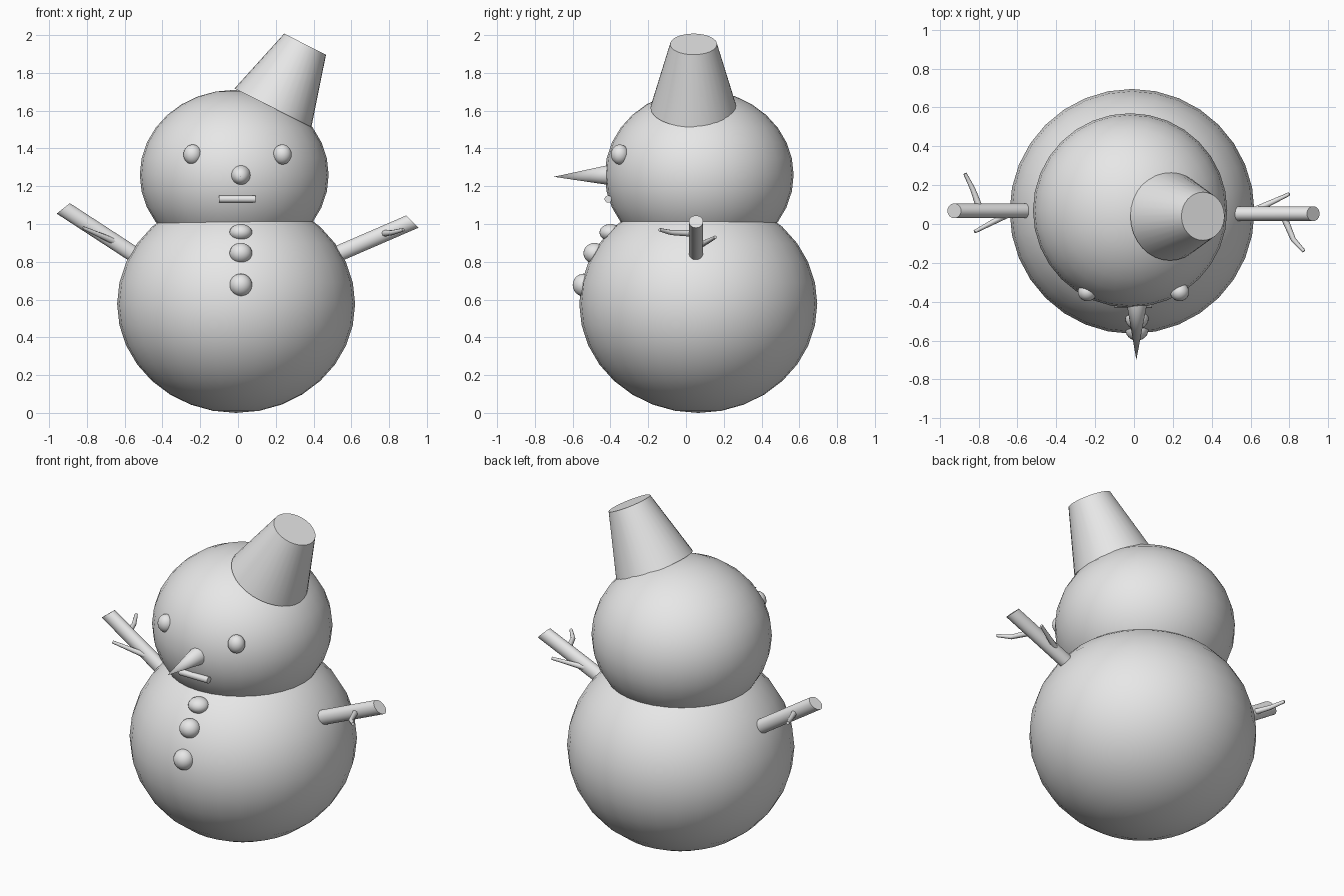
import bpy
import bmesh
from math import radians
from mathutils import Matrix, Vector

cube = bpy.data.objects.get("Cube")
if cube:
    bpy.data.objects.remove(cube, do_unlink=True)

# One plain grey for the whole figure
grey = bpy.data.materials.new("plain_grey")
grey.use_nodes = True
grey.diffuse_color = (0.8, 0.8, 0.8, 1)
grey.node_tree.nodes["Principled BSDF"].inputs["Base Color"].default_value = (0.8, 0.8, 0.8, 1)


def select_only(obj):
    bpy.ops.object.select_all(action="DESELECT")
    obj.select_set(True)
    bpy.context.view_layer.objects.active = obj


def finish(name, bm):
    """Turn a bmesh into a smooth, coloured object."""
    bmesh.ops.recalc_face_normals(bm, faces=bm.faces)
    mesh = bpy.data.meshes.new(name)
    bm.to_mesh(mesh)
    bm.free()
    mesh.materials.append(grey)
    obj = bpy.data.objects.new(name, mesh)
    bpy.context.collection.objects.link(obj)
    select_only(obj)
    bpy.ops.object.shade_smooth_by_angle(angle=radians(35))
    return obj


def ball(name, centre, radii, segments=32):
    bm = bmesh.new()
    bmesh.ops.create_uvsphere(bm, u_segments=segments, v_segments=segments // 2, radius=1)
    bm.transform(Matrix.Translation(centre) @ Matrix.Diagonal((*radii, 1)))
    return finish(name, bm)


def tube(name, start, end, r_start, r_end, segments=32):
    """Round bar or cone between two points."""
    start, end = Vector(start), Vector(end)
    axis = end - start
    bm = bmesh.new()
    bmesh.ops.create_cone(bm, cap_ends=True, segments=segments, radius1=r_start,
                          radius2=r_end, depth=axis.length)
    turn = axis.to_track_quat("Z", "Y").to_matrix().to_4x4()
    bm.transform(Matrix.Translation((start + end) / 2) @ turn)
    return finish(name, bm)


def slanted_bar(name, start, end, across, depth):
    """Bar whose end caps are slanted: a sheared cylinder."""
    start, end = Vector(start), Vector(end)
    bm = bmesh.new()
    bmesh.ops.create_cone(bm, cap_ends=True, segments=32, radius1=1, radius2=1, depth=1)
    shear = Matrix((across, (0, depth, 0), end - start)).transposed().to_4x4()
    bm.transform(Matrix.Translation((start + end) / 2) @ shear)
    return finish(name, bm)


def twig(name, points):
    """Thin tapering branch along a path."""
    curve = bpy.data.curves.new(name, "CURVE")
    curve.dimensions = "3D"
    curve.bevel_depth = 0.018
    curve.bevel_resolution = 2
    curve.use_fill_caps = True
    line = curve.splines.new("POLY")
    line.points.add(len(points) - 1)
    for i, (point, co) in enumerate(zip(line.points, points)):
        point.co = (*co, 1)
        point.radius = 1 - 0.5 * i / (len(points) - 1)
    curve.materials.append(grey)
    obj = bpy.data.objects.new(name, curve)
    bpy.context.collection.objects.link(obj)
    select_only(obj)
    bpy.ops.object.convert(target="MESH")
    bpy.ops.object.shade_smooth_by_angle(angle=radians(50))


# Body and head
ball("body", (-0.01, 0.065, 0.577), (0.63, 0.63, 0.577))
ball("head", (-0.02, 0.07, 1.26), (0.5, 0.5, 0.45))

# Tilted hat
tube("hat", (0.185, 0.04, 1.615), (0.355, 0.04, 1.952), 0.228, 0.124)

# Face
for side, x in (("right", -0.24), ("left", 0.235)):
    ball(side + "_eye", (x, -0.35, 1.368), (0.049, 0.047, 0.053), 24)
tube("nose", (0.015, -0.38, 1.26), (0.012, -0.7, 1.25), 0.058, 0)
tube("mouth", (-0.1, -0.412, 1.132), (0.092, -0.412, 1.132), 0.019, 0.019, 24)

# Buttons down the chest
for i, (y, z, height) in enumerate(((-0.4, 0.955, 0.045), (-0.485, 0.845, 0.055),
                                    (-0.542, 0.677, 0.06))):
    ball(f"button_{i + 1}", (0.015, y, z), (0.06, 0.058, height), 24)

# Arms with slanted ends
slanted_bar("right_arm", (-0.5, 0.068, 0.806), (-0.925, 0.068, 1.0825), (0.035, 0, 0.0275), 0.038)
slanted_bar("left_arm", (0.5, 0.053, 0.83), (0.9225, 0.053, 1.0125), (0.0325, 0, -0.0325), 0.038)

# Twigs branching from the arms
twig("right_back_twig", [(-0.79, 0.07, 1.0), (-0.83, 0.18, 1.0), (-0.87, 0.26, 1.02)])
twig("right_front_twig", [(-0.65, 0.05, 0.905), (-0.82, -0.04, 0.98)])
twig("left_front_twig", [(0.77, 0.04, 0.95), (0.82, -0.08, 0.955), (0.875, -0.14, 0.97)])
twig("left_back_twig", [(0.62, 0.07, 0.885), (0.8, 0.155, 0.93)])
